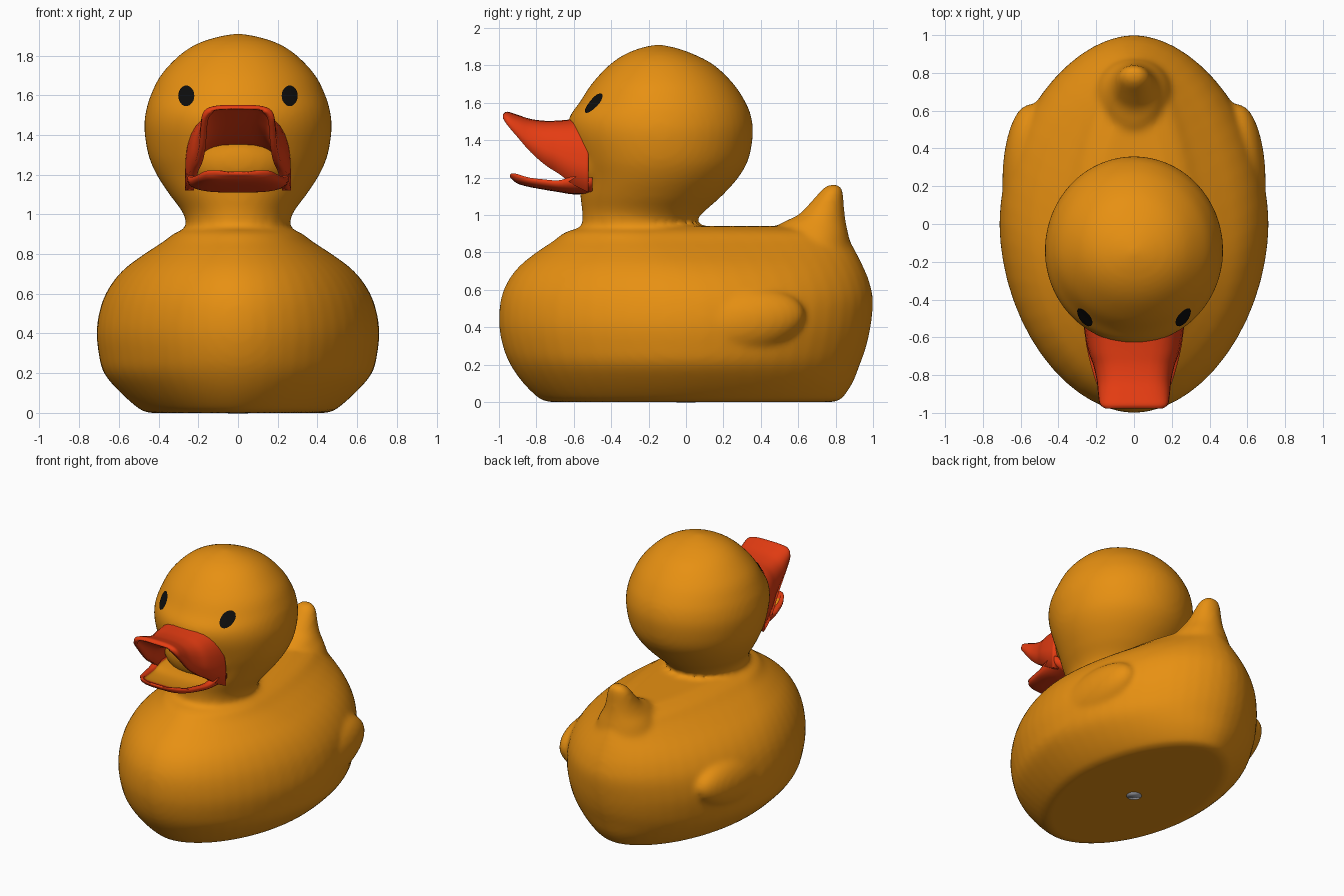
import bpy, bmesh, math
from mathutils import Vector, Matrix
from mathutils.bvhtree import BVHTree

if "Cube" in bpy.data.objects:
    bpy.data.objects.remove(bpy.data.objects["Cube"])


def material(name, rgb):
    m = bpy.data.materials.new(name)
    m.diffuse_color = (*rgb, 1)
    m.use_nodes = True
    m.node_tree.nodes["Principled BSDF"].inputs["Base Color"].default_value = m.diffuse_color
    return m


YELLOW = material("warm yellow", (0.80, 0.28, 0.006))
RED = material("orange red", (0.78, 0.045, 0.006))
BLACK = material("black", (0.004, 0.004, 0.004))
GREY = material("grey", (0.40, 0.41, 0.45))


def resample(keys, steps=5):
    """Catmull-Rom interpolation of key tuples."""
    out = []
    for i in range(len(keys) - 1):
        a, b = keys[max(i - 1, 0)], keys[i]
        c, d = keys[i + 1], keys[min(i + 2, len(keys) - 1)]
        for s in range(steps):
            t = s / steps
            out.append([0.5 * (2 * q + (r - p) * t + (2 * p - 5 * q + 4 * r - w) * t * t
                               + (3 * q - p - 3 * r + w) * t ** 3)
                        for p, q, r, w in zip(a, b, c, d)])
    return out + [list(keys[-1])]


def power(v, p):
    return math.copysign(abs(v) ** p, v)


def loft(bm, rings, mat=lambda i, j: 0):
    """Closed tube through rings of equal size, capped at both ends."""
    vs = [[bm.verts.new(co) for co in r] for r in rings]
    n = len(vs[0])
    for i in range(len(vs) - 1):
        for j in range(n):
            k = (j + 1) % n
            f = bm.faces.new((vs[i][j], vs[i][k], vs[i + 1][k], vs[i + 1][j]))
            f.material_index = mat(i, j)
    bm.faces.new(vs[0][::-1])
    bm.faces.new(vs[-1])


def egg_ring(z, hw, front, back, yc, p=1.0, n=56):
    ring = []
    for i in range(n):
        a = 2 * math.pi * i / n
        c, s = power(math.cos(a), p), power(math.sin(a), p)
        ring.append((hw * s, yc + c * ((back - yc) if c > 0 else (yc - front)), z))
    return ring


def arch_ring(y, hw, edge, outer, inner, n=17):
    """Arch section with an outer and an inner skin, hanging from its edge height."""
    ring = []
    for w, top, order in ((hw, outer, range(n)), (hw * 0.83, inner, range(n - 1, -1, -1))):
        for i in order:
            a = math.pi * i / (n - 1)
            ring.append((w * power(math.cos(a), 0.6), y,
                         edge + (top - edge) * abs(math.sin(a)) ** 0.6))
    return ring


def finish(bm, name, mats):
    bmesh.ops.recalc_face_normals(bm, faces=bm.faces)
    for f in bm.faces:
        f.smooth = True
    me = bpy.data.meshes.new(name)
    bm.to_mesh(me)
    bm.free()
    for m in mats:
        me.materials.append(m)
    ob = bpy.data.objects.new(name, me)
    bpy.context.collection.objects.link(ob)
    return ob


# Skin: body, head and tail keyed as (height, half width, front y, back y, widest y)
body = [(0, .44, -.72, .78, 0), (.015, .49, -.78, .83, 0), (.1, .59, -.87, .89, 0),
        (.2, .675, -.94, .93, 0), (.3, .702, -.98, .965, 0), (.42, .712, -1.0, .99, 0),
        (.55, .687, -.99, 1.0, 0), (.65, .637, -.95, .978, -.02), (.73, .567, -.887, .945, -.06),
        (.80, .472, -.80, .91, -.12), (.86, .38, -.71, .875, -.18),
        (.91, .31, -.64, .82, -.25), (.94, .22, -.52, .60, -.25)]
head = [(.88, .27, -.56, .05, -.25), (.96, .262, -.555, .05, -.25), (1.02, .285, -.555, .10, -.22),
        (1.1, .345, -.565, .19, -.18), (1.2, .41, -.57, .28, -.15), (1.3, .452, -.595, .335, -.14),
        (1.43, .472, -.63, .358, -.14), (1.52, .464, -.625, .35, -.14), (1.6, .44, -.57, .32, -.14),
        (1.7, .39, -.505, .255, -.14), (1.8, .297, -.412, .152, -.14), (1.86, .205, -.325, .04, -.145),
        (1.895, .10, -.235, -.06, -.15), (1.909, .02, -.17, -.13, -.15)]
tail = [(.75, .24, .40, .90, .66), (.88, .19, .44, .872, .68), (.95, .145, .50, .857, .70),
        (1.0, .118, .60, .849, .73), (1.05, .10, .65, .845, .75), (1.1, .085, .695, .842, .77),
        (1.14, .066, .73, .835, .785), (1.163, .03, .765, .815, .79)]
bm = bmesh.new()
for keys, p in ((body, 1.07), (head, 1.0), (tail, 1.0)):
    loft(bm, [egg_ring(*k, p) for k in resample(keys)])


def ellipsoid(centre, radii, tilt=0):
    m = (Matrix.Translation(centre) @ Matrix.Rotation(tilt, 4, 'X')
         @ Matrix.Diagonal((*radii, 1)))
    bmesh.ops.create_uvsphere(bm, u_segments=32, v_segments=20, radius=1, matrix=m)


# Cheeks behind the bill, and faint wings on the sides
ellipsoid((0, -.45, 1.28), (.27, .17, .19))
for side in (-1, 1):
    ellipsoid((side * .55, .22, .42), (.148, .42, .19), math.radians(8))

skin = finish(bm, "body_and_head", [YELLOW])
remesh = skin.modifiers.new("blend parts", 'REMESH')
remesh.mode = 'VOXEL'
remesh.voxel_size = 0.018
remesh.use_smooth_shade = True
soften = skin.modifiers.new("soften joints", 'SMOOTH')
soften.factor = 0.5
soften.iterations = 8

# Bill halves keyed as (y, half width, edge height, outer height, inner height)
upper = [(-.52, .268, 1.12, 1.52, 1.34), (-.60, .258, 1.16, 1.512, 1.35),
         (-.68, .24, 1.22, 1.505, 1.37), (-.75, .215, 1.265, 1.503, 1.40),
         (-.83, .197, 1.335, 1.513, 1.445), (-.90, .19, 1.415, 1.535, 1.49),
         (-.955, .18, 1.48, 1.552, 1.525), (-.978, .15, 1.515, 1.54, 1.53)]
lower = [(-.50, .262, 1.20, 1.115, 1.18), (-.60, .258, 1.205, 1.11, 1.17),
         (-.68, .245, 1.185, 1.122, 1.16), (-.76, .225, 1.19, 1.135, 1.165),
         (-.84, .20, 1.20, 1.15, 1.18), (-.90, .165, 1.218, 1.167, 1.20),
         (-.93, .12, 1.222, 1.19, 1.215), (-.94, .06, 1.215, 1.20, 1.212)]
bm = bmesh.new()
loft(bm, [arch_ring(*k) for k in resample(upper, 4)])
finish(bm, "upper_bill", [RED])

# The mouth floor (inner skin of the lower bill) is yellow up to near the tip
bm = bmesh.new()
loft(bm, [arch_ring(*k) for k in resample(lower, 4)],
     lambda i, j: 1 if 18 <= j <= 31 and i < 18 else 0)
finish(bm, "lower_bill", [RED, YELLOW])

# Eyes: thin oval plates laid onto the head
deps = bpy.context.evaluated_depsgraph_get()
tree = BVHTree.FromObject(skin, deps)


def on_skin(x, z):
    hit, normal, _, _ = tree.ray_cast(Vector((x, -2, z)), Vector((0, 1, 0)))
    return hit + normal * 0.005


for side, name in ((-1, "right_eye"), (1, "left_eye")):
    bm = bmesh.new()
    n = 24
    centre = bm.verts.new(on_skin(side * .258, 1.595))
    rings = [[bm.verts.new(on_skin(side * .258 + .04 * r * math.cos(2 * math.pi * i / n),
                                   1.595 + .052 * r * math.sin(2 * math.pi * i / n)))
              for i in range(n)] for r in (.5, 1)]
    for i in range(n):
        k = (i + 1) % n
        bm.faces.new((centre, rings[0][i], rings[0][k]))
        bm.faces.new((rings[0][i], rings[1][i], rings[1][k], rings[0][k]))
    eye = finish(bm, name, [BLACK])
    if sum(f.normal.y for f in eye.data.polygons) > 0:
        eye.data.flip_normals()

# Small round plug under the body
bm = bmesh.new()
bmesh.ops.create_cone(bm, cap_ends=True, segments=24, radius1=.05, radius2=.05, depth=.006)
plug = finish(bm, "bottom_plug", [GREY])
plug.location = (0, 0, .001)
